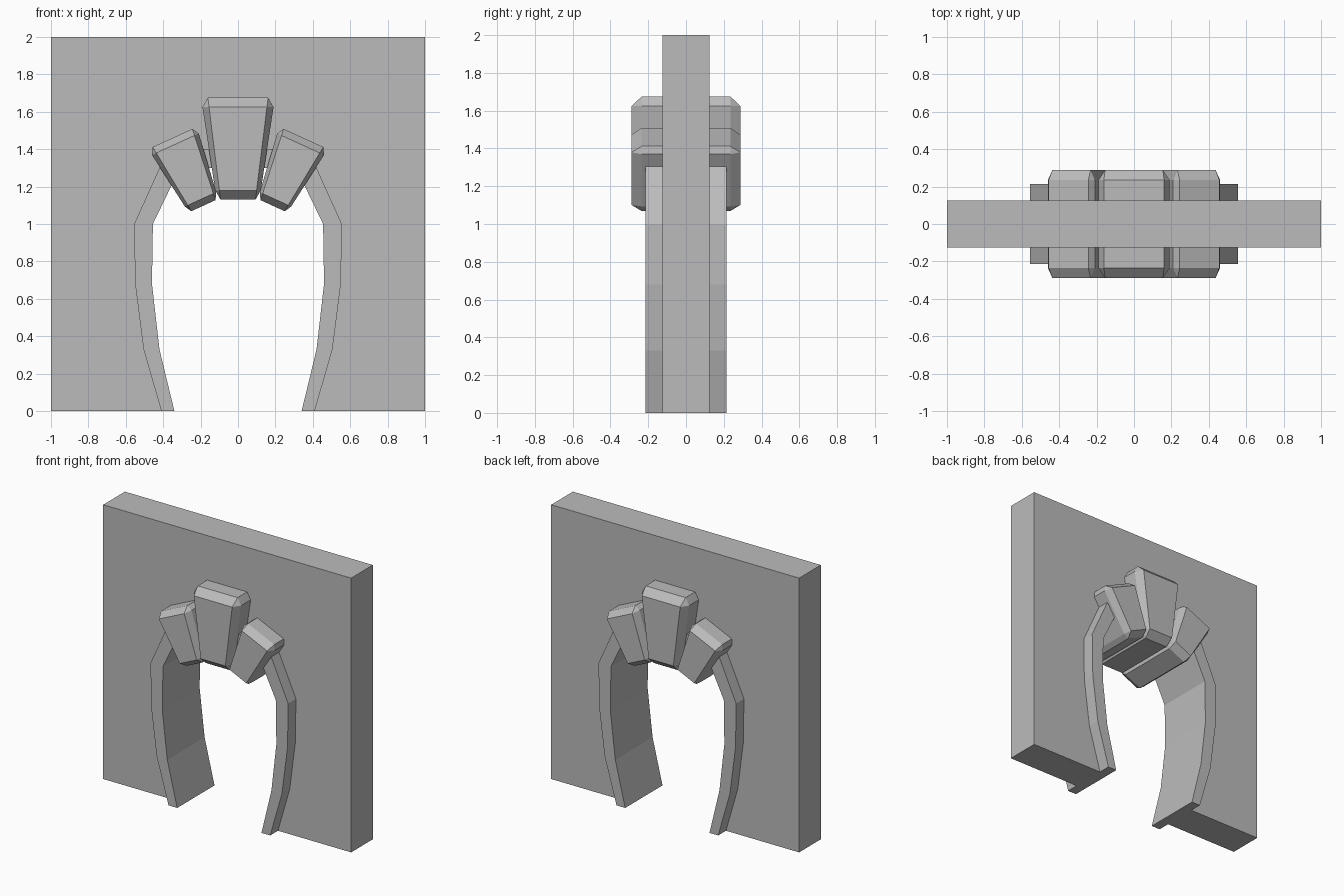
import bpy, bmesh
from mathutils import Matrix, Vector

cube = bpy.data.objects.get("Cube")
if cube:
    bpy.data.objects.remove(cube, do_unlink=True)

stone = bpy.data.materials.new("grey_stone")
stone.use_nodes = True
GREY = (0.5, 0.5, 0.5, 1)
stone.diffuse_color = GREY
stone.node_tree.nodes["Principled BSDF"].inputs["Base Color"].default_value = GREY


def finish(name, bm):
    bmesh.ops.recalc_face_normals(bm, faces=bm.faces)
    mesh = bpy.data.meshes.new(name)
    bm.to_mesh(mesh)
    bm.free()
    mesh.materials.append(stone)
    obj = bpy.data.objects.new(name, mesh)
    bpy.context.collection.objects.link(obj)
    return obj


def slab(name, outline, half_depth):
    """Extrude an x-z outline evenly about y = 0."""
    bm = bmesh.new()
    face = bm.faces.new([bm.verts.new((x, -half_depth, z)) for x, z in outline])
    new = bmesh.ops.extrude_face_region(bm, geom=[face])["geom"]
    verts = [g for g in new if isinstance(g, bmesh.types.BMVert)]
    bmesh.ops.translate(bm, verts=verts, vec=(0, 2 * half_depth, 0))
    return finish(name, bm)


def voussoir(name, centre, half_height, half_width, taper, angle):
    """Chamfered block, narrower at the bottom, turned about y."""
    bm = bmesh.new()
    bmesh.ops.create_cube(bm, size=2)
    bmesh.ops.bevel(bm, geom=bm.edges[:], offset=0.185, segments=1, affect='EDGES')
    turn = Matrix.Rotation(angle, 3, 'Y')
    for v in bm.verts:
        local = Vector((v.co.x * (half_width + taper * v.co.z),
                        v.co.y * 0.288, v.co.z * half_height))
        v.co = turn @ local + Vector((centre[0], 0, centre[1]))
    return finish(name, bm)


def mirrored(half):
    """Arch path from the right foot over the top to the left foot."""
    return half + [(-x, z) for x, z in reversed(half)]


# Horseshoe arch lines
inner = mirrored([(0.34, 0), (0.42, 0.33), (0.46, 0.68), (0.455, 1.0), (0.31, 1.3)])
outer = mirrored([(0.41, 0), (0.505, 0.33), (0.55, 0.68), (0.555, 1.0), (0.375, 1.4)])

# Wall with the arched opening, and the raised band lining it
slab("wall", [(1, 0), (1, 2), (-1, 2), (-1, 0)] + outer[::-1], 0.125)
slab("arch_trim", outer + inner[::-1], 0.215)

# Keystone and its two neighbours
voussoir("keystone", (0, 1.4025), 0.2725, 0.156, 0.0415, 0)
for side, s in (("left", 1), ("right", -1)):
    voussoir(side + "_arch_stone", (s * 0.2675, 1.279), 0.199, 0.115, 0.028, s * 0.428)
